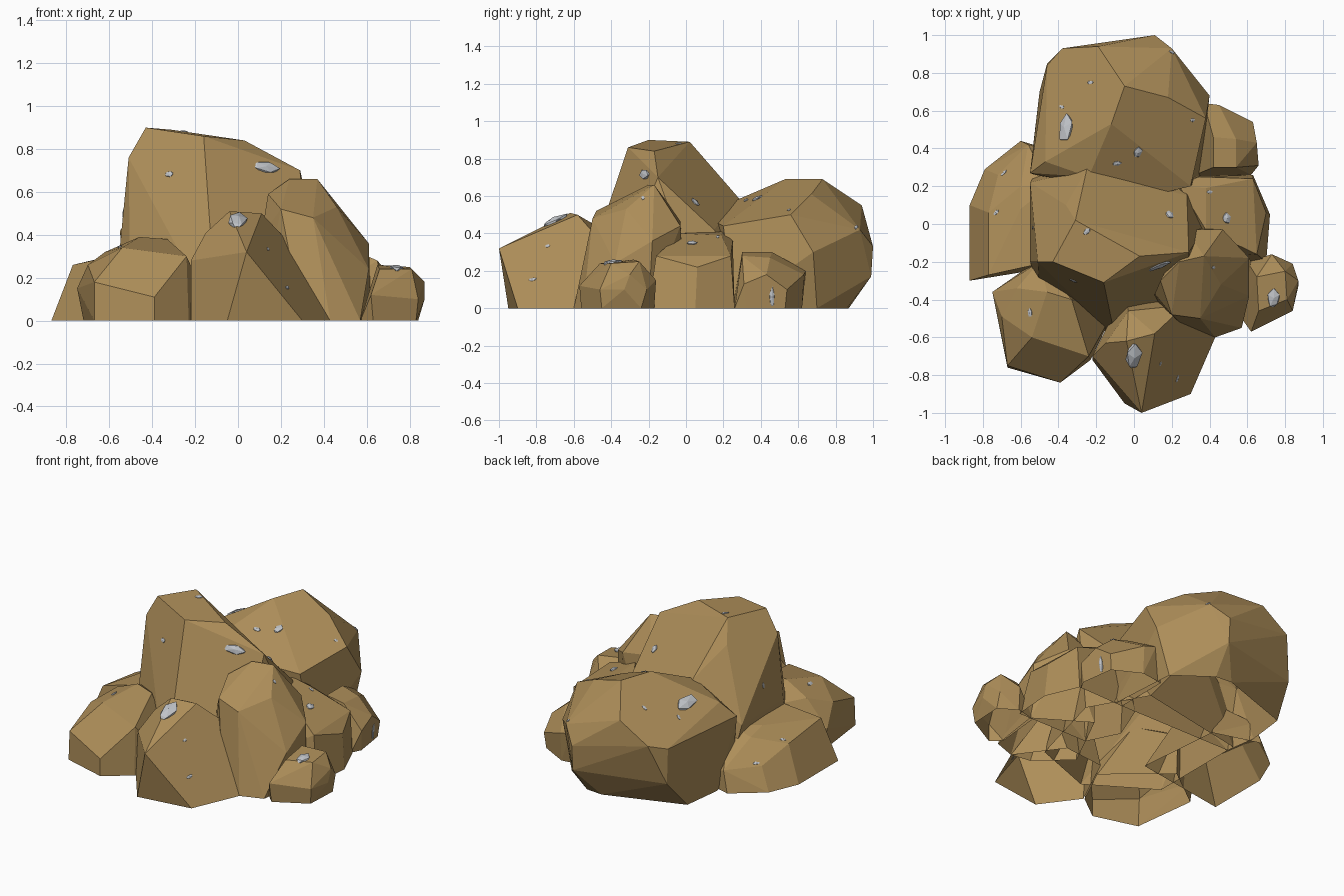
import bpy
import bmesh
import random
from mathutils import Matrix, Vector
from mathutils.bvhtree import BVHTree

default_cube = bpy.data.objects.get("Cube")
if default_cube:
    bpy.data.objects.remove(default_cube, do_unlink=True)

random.seed(4)
boulder_surfaces = []


def make_material(name, red, green, blue):
    material = bpy.data.materials.new(name)
    material.use_nodes = True
    colour = (red, green, blue, 1)
    material.diffuse_color = colour
    material.node_tree.nodes["Principled BSDF"].inputs["Base Color"].default_value = colour
    return material


def add_object(name, bm, material):
    mesh = bpy.data.meshes.new(name)
    bm.to_mesh(mesh)
    bm.free()
    mesh.materials.append(material)
    part = bpy.data.objects.new(name, mesh)
    bpy.context.scene.collection.objects.link(part)
    return part


def add_boulder(name, foot, corners):
    """Faceted shell, open below: the hull of a ground footprint and upper corners."""
    bm = bmesh.new()
    for x, y in foot:
        bm.verts.new((x, y, 0))
    for corner in corners:
        bm.verts.new(corner)
    bmesh.ops.convex_hull(bm, input=bm.verts[:])
    loose = [vert for vert in bm.verts if not vert.link_faces]
    bmesh.ops.delete(bm, geom=loose, context="VERTS")
    # Merge nearly flat neighbours into broad facets
    bmesh.ops.dissolve_limit(bm, angle_limit=.16, verts=bm.verts[:], edges=bm.edges[:])
    bmesh.ops.recalc_face_normals(bm, faces=bm.faces[:])
    boulder_surfaces.append(BVHTree.FromBMesh(bm))
    # Leave the underside open
    ground = [face for face in bm.faces if all(vert.co.z < .001 for vert in face.verts)]
    bmesh.ops.delete(bm, geom=ground, context="FACES")
    add_object(name, bm, rock)


def find_surface(origin, direction):
    """Nearest boulder surface along a ray."""
    hits = [tree.ray_cast(origin, direction) for tree in boulder_surfaces]
    hits = [hit for hit in hits if hit[0] is not None]
    return min(hits, key=lambda hit: hit[3])


def add_chip(bm, origin, direction, heading, length, width):
    """Small angular stone lying flat on the surface that the ray meets."""
    point, normal, _, _ = find_surface(Vector(origin), Vector(direction))
    heading = Vector(heading)
    along = (heading - normal * heading.dot(normal)).normalized()
    across = normal.cross(along)
    frame = Matrix((along, across, normal)).transposed().to_4x4()
    size = Matrix.Diagonal((length / 2, width / 2, width / 4, 1))
    made = bmesh.ops.create_icosphere(bm, subdivisions=1, radius=1)["verts"]
    for vert in made:
        vert.co *= random.uniform(.85, 1.15)
    bmesh.ops.transform(bm, matrix=Matrix.Translation(point) @ frame @ size, verts=made)


rock = make_material("ochre rock", .42, .27, .10)
chip_grey = make_material("pale grey stone", .53, .55, .58)

# Tall boulder in the middle
add_boulder(
    "central_boulder",
    foot=[(-.5, -.35), (-.1, -.6), (.3, -.45), (.45, .1), (.25, .45), (-.5, .3)],
    corners=[
        (-.43, -.2, .9), (-.31, .02, .89), (.03, -.17, .84), (-.16, -.31, .86),
        (-.51, -.2, .76), (.29, -.15, .7), (-.36, .1, .76), (-.25, .29, .58),
        (.28, .15, .42), (-.55, -.2, .35), (-.55, .22, .34),
    ],
)

# Large boulder at the back, undercut at its rear
add_boulder(
    "back_boulder",
    foot=[(-.53, .45), (-.5, .7), (-.01, .87), (.1, .86), (.32, .7), (.35, .25), (-.5, .25)],
    corners=[
        (-.05, .73, .69), (-.12, .53, .69), (-.47, .33, .51),
        (-.55, .27, .42), (-.46, .84, .4), (-.38, .93, .43), (-.19, .94, .55),
        (.11, 1, .33), (.2, .93, .42), (.18, .67, .61), (.38, .56, .5),
        (.4, .68, .3), (.11, .99, .17), (-.46, .85, .18), (.05, .14, .47),
        (.3, .2, .44), (-.24, .25, .57),
    ],
)

# Low boulder on the -x side
add_boulder(
    "side_boulder",
    foot=[(-.87, -.3), (-.87, .1), (-.79, .29), (-.6, .44), (-.3, .35), (-.25, -.2)],
    corners=[
        (-.77, -.27, .26), (-.77, .06, .22), (-.72, .26, .14), (-.68, -.22, .28),
        (-.6, .08, .3), (-.6, .2, .27), (-.56, .42, .13), (-.45, -.2, .33),
        (-.45, .2, .31),
    ],
)

# Front corner boulder on the -x side
add_boulder(
    "front_corner_boulder",
    foot=[(-.67, -.76), (-.39, -.84), (-.23, -.72), (-.1, -.45), (-.72, -.35), (-.45, -.15)],
    corners=[
        (-.67, -.75, .18), (-.39, -.84, .11), (-.24, -.7, .3), (-.7, -.49, .26),
        (-.75, -.36, .15), (-.54, -.6, .34), (-.62, -.34, .32), (-.46, -.36, .39),
        (-.33, -.4, .38), (-.5, -.2, .3),
    ],
)

# Pointed boulder at the very front
add_boulder(
    "front_boulder",
    foot=[(-.05, -.95), (.3, -.9), (.43, -.6), (-.22, -.72), (.23, -.33), (-.05, -.36)],
    corners=[
        (.04, -1, .32), (-.04, -.62, .51), (.11, -.58, .5), (-.15, -.63, .41),
        (-.22, -.7, .28), (-.03, -.46, .43), (.27, -.43, .33),
    ],
)

# Steep boulder between the front and the +x side
add_boulder(
    "steep_boulder",
    foot=[(.43, -.6), (.57, -.55), (.62, -.2), (.3, -.58), (.1, -.4), (.3, 0)],
    corners=[
        (.24, -.2, .66), (.37, -.17, .66), (.14, -.3, .59), (.2, -.48, .52),
        (.35, -.5, .48), (.46, -.32, .53), (.28, -.03, .47), (.47, -.03, .44),
        (.61, -.18, .36), (.61, -.38, .24), (.11, -.37, .4),
    ],
)

# Low block on the +x side
add_boulder(
    "side_block",
    foot=[(.7, -.2), (.72, .05), (.63, .26), (.2, .25), (.1, 0), (.2, -.2)],
    corners=[
        (.65, -.16, .28), (.63, .24, .28), (.7, .06, .22), (.38, -.03, .4),
        (.38, .19, .39), (.34, .25, .36), (.24, .2, .41),
    ],
)

# Small stone against the steep boulder
add_boulder(
    "small_stone",
    foot=[(.73, -.17), (.84, -.24), (.83, -.45), (.63, -.56), (.57, -.5), (.6, -.2)],
    corners=[
        (.73, -.16, .15), (.87, -.33, .1), (.87, -.3, .18), (.8, -.25, .25),
        (.81, -.4, .24), (.66, -.46, .24), (.65, -.28, .26), (.84, -.46, .1),
        (.62, -.57, .12), (.84, -.21, .1),
    ],
)

# Small boulder tucked against the back one
add_boulder(
    "rear_side_stone",
    foot=[(.62, .26), (.65, .32), (.62, .53), (.45, .62), (.3, .6), (.3, .25)],
    corners=[
        (.42, .3, .3), (.42, .46, .3), (.54, .3, .28), (.54, .45, .27),
        (.63, .54, .1), (.65, .43, .18), (.66, .31, .13), (.45, .63, .18), (.37, .64, .2),
    ],
)

# Grey chips dropped onto the boulders: x, y, heading, length, width
lengthwise, crosswise, diagonal = (0, 1, 0), (1, 0, 0), (1, 1, 0)
dropped_chips = [
    (-.36, .51, lengthwise, .17, .09), (0, -.7, lengthwise, .16, .09),
    (.74, -.39, lengthwise, .11, .07), (.13, -.222, crosswise, .14, .06),
    (.02, .38, lengthwise, .07, .05), (.19, .05, lengthwise, .06, .05),
    (.49, .03, lengthwise, .06, .05), (-.25, -.04, diagonal, .05, .03),
    (-.32, -.3, crosswise, .05, .03), (-.55, -.47, lengthwise, .05, .03),
    (-.69, .27, diagonal, .05, .02), (-.73, .06, diagonal, .04, .02),
    (-.09, .32, crosswise, .05, .03), (-.23, .75, crosswise, .04, .02),
    (.2, .91, crosswise, .04, .02), (.31, .55, crosswise, .03, .02),
    (.4, .17, crosswise, .04, .02), (.42, -.23, crosswise, .03, .02),
    (.23, -.82, lengthwise, .05, .02), (.14, -.74, lengthwise, .03, .02),
]
chips = bmesh.new()
for x, y, heading, length, width in dropped_chips:
    add_chip(chips, (x, y, 2), (0, 0, -1), heading, length, width)

# Chips set into the steep flanks
upright = (0, 0, 1)
add_chip(chips, (2, .46, .06), (-1, 0, 0), upright, .11, .03)
for y in (-.02, .62):
    add_chip(chips, (-2, y, .5), (1, 0, 0), upright, .04, .02)
add_object("stone_chips", chips, chip_grey)
